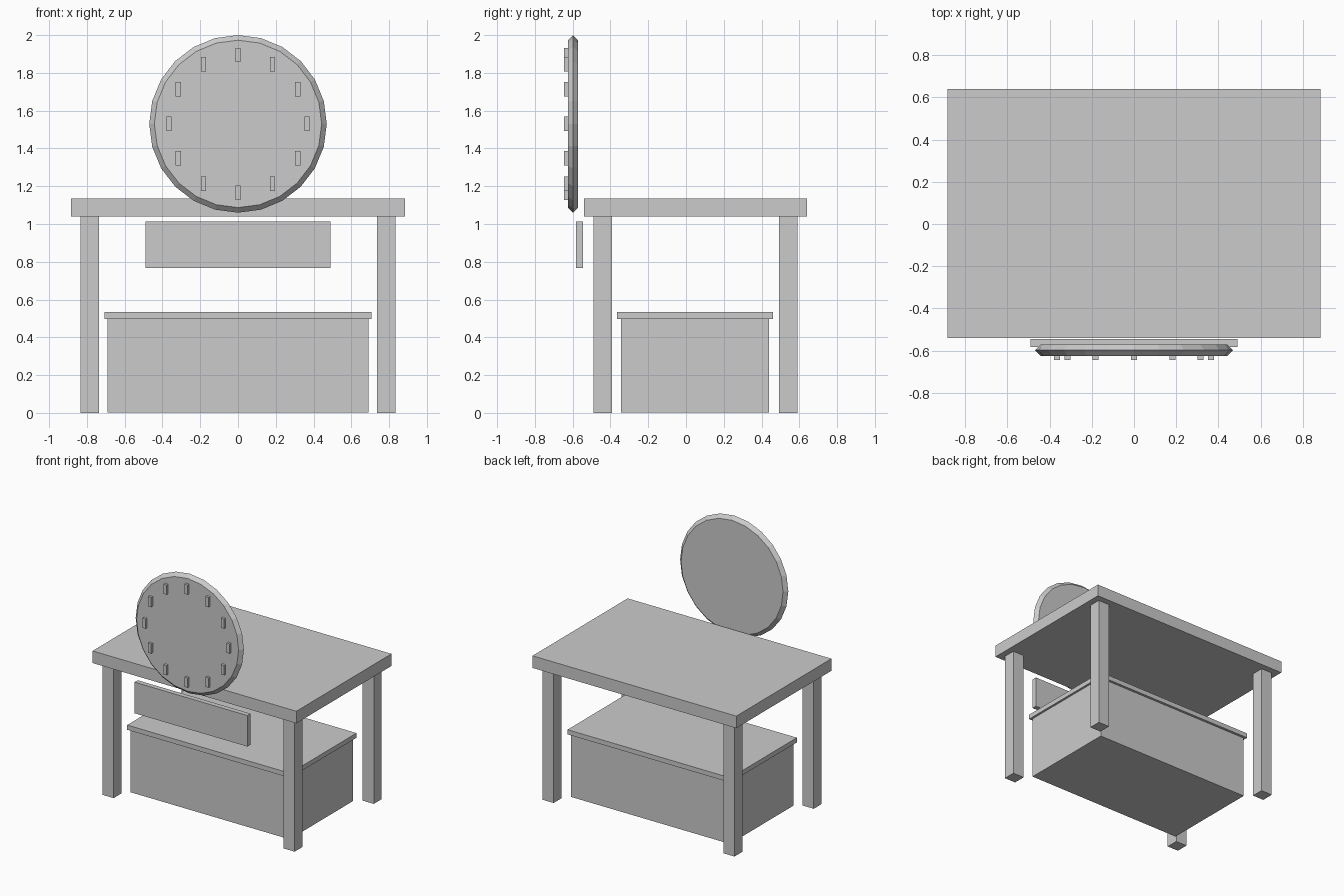
import bpy
import bmesh
from math import sin, cos, tau
from mathutils import Matrix, Vector

cube = bpy.data.objects.get("Cube")
if cube:
    bpy.data.objects.remove(cube, do_unlink=True)

GREY = (0.6, 0.6, 0.6, 1)
grey = bpy.data.materials.new("plain grey")
grey.use_nodes = True
grey.diffuse_color = GREY
grey.node_tree.nodes["Principled BSDF"].inputs["Base Color"].default_value = GREY


def finish(name, bm):
    """Turn a bmesh into a flat-shaded grey object."""
    bmesh.ops.recalc_face_normals(bm, faces=bm.faces)
    mesh = bpy.data.meshes.new(name)
    bm.to_mesh(mesh)
    bm.free()
    mesh.materials.append(grey)
    obj = bpy.data.objects.new(name, mesh)
    bpy.context.collection.objects.link(obj)
    return obj


def box(name, low, high):
    """Box between two opposite corners."""
    low, high = Vector(low), Vector(high)
    bm = bmesh.new()
    bmesh.ops.create_cube(bm, size=1, matrix=Matrix.Translation((low + high) / 2)
                          @ Matrix.Diagonal((*(high - low), 1)))
    return finish(name, bm)


# Table top and its four square legs
box("table_top", (-0.885, -0.54, 1.04), (0.885, 0.64, 1.135))
for depth, y in (("front", -0.49), ("back", 0.492)):
    for side, x in (("right", -0.835), ("left", 0.737)):
        box(f"{depth}_{side}_leg", (x, y, 0), (x + 0.098, y + 0.098, 1.04))

# Drawer front hanging just ahead of the table
box("drawer_front", (-0.49, -0.583, 0.768), (0.49, -0.544, 1.012))

# Storage chest with an overhanging lid
box("chest_body", (-0.69, -0.345, 0.003), (0.69, 0.44, 0.497))
box("chest_lid", (-0.707, -0.365, 0.497), (0.707, 0.46, 0.534))

# Round dial with a chamfered rim, built from three rings
SIDES, CENTRE_Z, RADIUS = 24, 1.53, 0.47
bm = bmesh.new()
rings = []
for y, r in ((-0.625, 0.443), (-0.598, RADIUS), (-0.571, 0.443)):
    rings.append([bm.verts.new((r * sin(tau * i / SIDES), y, CENTRE_Z + r * cos(tau * i / SIDES)))
                  for i in range(SIDES)])
for a, b in zip(rings, rings[1:]):
    for i in range(SIDES):
        j = (i + 1) % SIDES
        bm.faces.new((a[i], a[j], b[j], b[i]))
bm.faces.new(rings[0])
bm.faces.new(rings[-1])
finish("dial", bm)

# Twelve upright hour markers
for hour in range(12):
    angle = tau * hour / 12
    x, z = 0.365 * sin(angle), CENTRE_Z + 0.365 * cos(angle)
    box(f"hour_marker_{hour + 1}", (x - 0.014, -0.645, z - 0.038), (x + 0.014, -0.615, z + 0.038))
